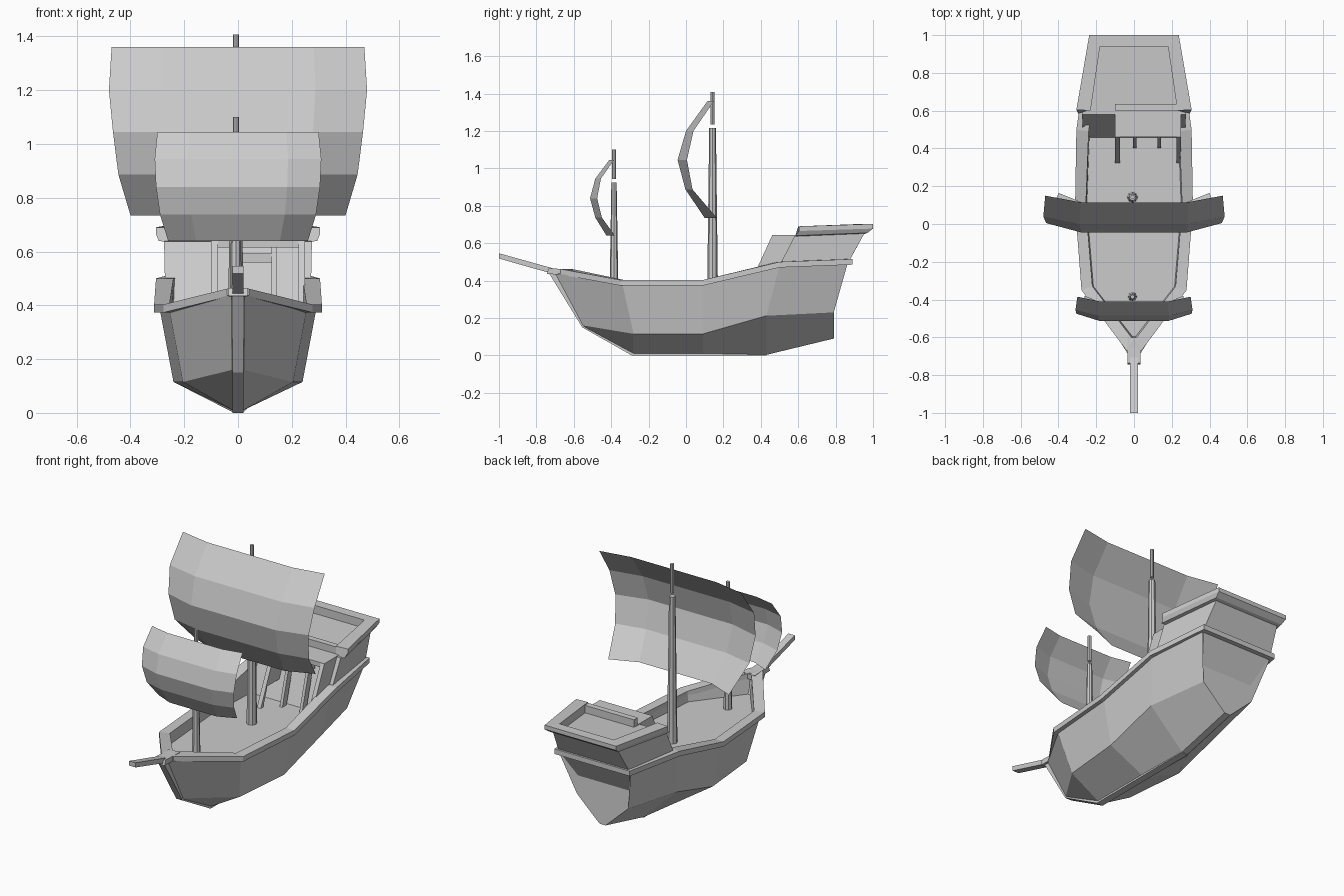
import bpy, bmesh
from math import cos, sin, pi

if "Cube" in bpy.data.objects:
    bpy.data.objects.remove(bpy.data.objects["Cube"])


def loft(name, rings, closed=True, caps=True, cyclic=False):
    """Skin a surface through rings that all have the same point count."""
    bm = bmesh.new()
    vs = [[bm.verts.new(p) for p in r] for r in rings]
    n, m = len(rings[0]), len(rings)
    for i in range(m if cyclic else m - 1):
        a, b = vs[i], vs[(i + 1) % m]
        for j in range(n if closed else n - 1):
            k = (j + 1) % n
            bm.faces.new((a[j], a[k], b[k], b[j]))
    if caps and not cyclic:
        bm.faces.new(vs[0])
        bm.faces.new(vs[-1])
    bmesh.ops.recalc_face_normals(bm, faces=bm.faces)
    me = bpy.data.meshes.new(name)
    bm.to_mesh(me)
    bm.free()
    ob = bpy.data.objects.new(name, me)
    bpy.context.collection.objects.link(ob)
    return ob


def flip(ring):
    return [(-x, y, z) for x, y, z in ring]


def prism(name, profile, x0, x1):
    """Extrude a (y, z) side profile across x."""
    return loft(name, [[(x, y, z) for y, z in profile] for x in (x0, x1)])


def box(name, x0, x1, y0, y1, z0, z1):
    return prism(name, [(y0, z0), (y1, z0), (y1, z1), (y0, z1)], x0, x1)


# Hull: half sections (keel, chine, top, inner top, deck edge), bow to stern
stations = [
    [(.02, -.54, .15), (.022, -.55, .16), (.025, -.70, .44), (.005, -.62, .44), (.005, -.60, .34)],
    [(.02, -.28, .01), (.205, -.28, .115), (.255, -.34, .38), (.22, -.33, .38), (.215, -.33, .34)],
    [(.02, .09, .01), (.24, .09, .115), (.29, .09, .38), (.255, .09, .38), (.25, .09, .34)],
    [(.02, .43, .003), (.24, .43, .212), (.285, .50, .48), (.24, .50, .48), (.235, .49, .34)],
    [(.02, .79, .09), (.17, .79, .23), (.24, .865, .495), (.19, .80, .495), (.17, .78, .34)],
]
loft("hull", [s + flip(s)[::-1] for s in stations])

# Gunwale rail, running right round the hull
rail = [((.25, .89), (.19, .82), .515), ((.305, .50), (.24, .49), .50),
        ((.312, .09), (.255, .09), .403), ((.278, -.35), (.22, -.33), .403),
        ((.04, -.67), (.006, -.61), .462)]
half = [[(*o, z), (*o, z - .03), (*i, z - .03), (*i, z)] for o, i, z in rail]
loft("gunwale_rail", half + [flip(r) for r in half[::-1]], cyclic=True)

# Stem post and keel
prism("stem_post", [(-.745, .46), (-.555, .15), (-.29, .0), (.43, .0), (.43, .02),
                    (-.27, .03), (-.52, .17), (-.65, .46)], -.021, .021)

# Bowsprit
prism("bow_cap", [(-.745, .435), (-.60, .43), (-.60, .46), (-.735, .465)], -.035, .035)
prism("bowsprit", [(-1, .518), (-.62, .41), (-.62, .44), (-1, .546)], -.021, .021)

# Stern castle body with raked front and back
front = [(.23, .455, .335), (.272, .51, .50), (.275, .58, .638)]
back = [(.17, .78, .335), (.235, .87, .50), (.215, .955, .655)]
loft("stern_castle", [r + flip(r)[::-1] for r in (front, back)])

# Castle rail: U shape, flared outward at the top
u = [((.305, .605), (.295, .585), (.23, .60), .69, .64), ((.237, 1.0), (.23, .97), (.18, .94), .703, .655)]
half = [[(*o, t), (*o, t - .025), (*b, lo), (*i, lo - .01), (*i, t)] for o, b, i, t, lo in u]
loft("castle_rail", half + [flip(r) for r in half[::-1]])

# Companionway: platform, rail, slanted side plates and door frame
box("companion_roof", -.10, .25, .46, .61, .615, .643)
box("companion_rail", -.10, .25, .60, .635, .63, .685)
for x in (-.10, .225):
    prism("companion_side", [(.32, .335), (.345, .335), (.385, .45), (.52, .45), (.58, .64), (.46, .64)], x, x + .025)
for x in (-.005, .125):
    prism("door_post", [(.40, .335), (.44, .335), (.52, .62), (.48, .62)], x, x + .018)
box("door_lintel", .0, .14, .475, .53, .56, .592)


# Masts: octagonal tapered lower part and a separate topmast
def mast(name, x, y, spans):
    for part, (z0, r0, z1, r1) in zip(("lower", "top"), spans):
        loft(f"{name}_{part}", [[(x + r * cos(a * pi / 4), y + r * sin(a * pi / 4), z) for a in range(8)]
                                for z, r in ((z0, r0), (z1, r1))])


mast("main_mast", -.008, .142, [(.33, .029, 1.215, .018), (1.235, .011, 1.408, .011)])
mast("fore_mast", -.008, -.385, [(.33, .024, .925, .014), (.942, .011, 1.10, .011)])


# Sails: rows of (z, half width, centre y, edge y)
def sail(name, rows):
    loft(name, [[(-w, e, z), (-.6 * w, c, z), (.6 * w, c, z), (w, e, z)] for z, w, c, e in rows],
         closed=False, caps=False)


sail("main_sail", [(1.36, .47, .115, .15), (1.20, .48, .0, .04), (1.045, .465, -.045, .005),
                   (.887, .445, -.003, .035), (.735, .40, .10, .165)])
sail("fore_sail", [(1.045, .30, -.41, -.385), (.945, .31, -.485, -.455), (.84, .305, -.513, -.475),
                   (.737, .29, -.485, -.45), (.64, .26, -.425, -.38)])
